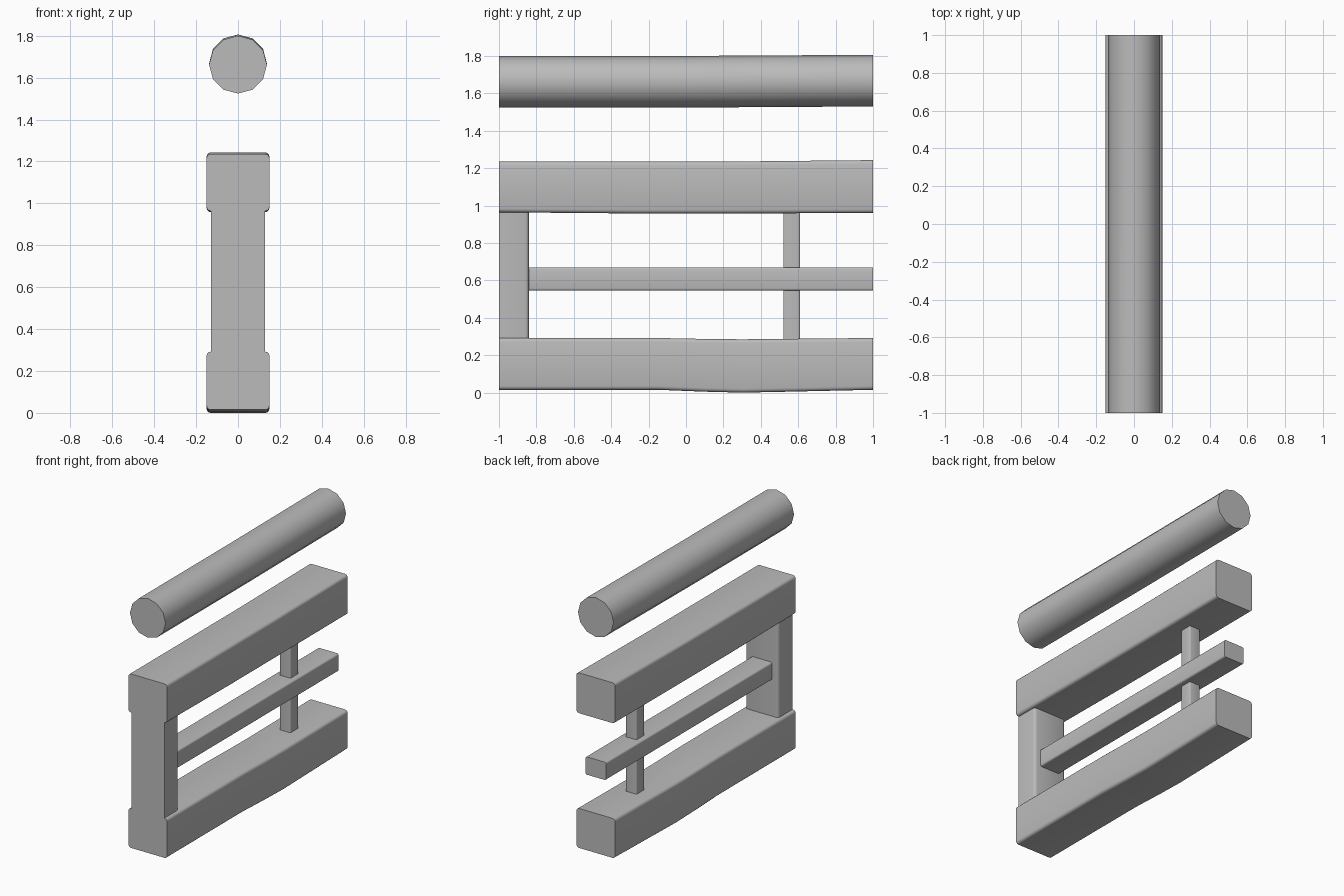
import bpy, bmesh, math
from mathutils import Vector

if "Cube" in bpy.data.objects:
    bpy.data.objects.remove(bpy.data.objects["Cube"], do_unlink=True)

grey = bpy.data.materials.new("plain_grey")
grey.use_nodes = True
grey.diffuse_color = (0.5, 0.5, 0.5, 1)
grey.node_tree.nodes["Principled BSDF"].inputs["Base Color"].default_value = (0.5, 0.5, 0.5, 1)


def rounded_rect(a0, a1, b0, b1, radii, segments=3):
    """Outline with one radius per corner, starting at the (a1, b1) corner."""
    corners = [(a1, b1, -1, -1), (a0, b1, 1, -1), (a0, b0, 1, 1), (a1, b0, -1, 1)]
    points = []
    for i, ((a, b, sa, sb), r) in enumerate(zip(corners, radii)):
        steps = segments if r > 0 else 0
        for s in range(steps + 1):
            t = math.pi / 2 * (i + (s / steps if steps else 0))
            points.append((a + sa * r + r * math.cos(t), b + sb * r + r * math.sin(t))
                          if r > 0 else (a, b))
    return points


def loft(name, rings, angle=50):
    """Skin a list of matching rings and cap both ends."""
    bm = bmesh.new()
    loops = [[bm.verts.new(Vector(p)) for p in ring] for ring in rings]
    for low, high in zip(loops, loops[1:]):
        for i in range(len(low)):
            j = (i + 1) % len(low)
            bm.faces.new((low[i], low[j], high[j], high[i]))
    bm.faces.new(loops[0])
    bm.faces.new(loops[-1])
    bmesh.ops.recalc_face_normals(bm, faces=bm.faces)
    mesh = bpy.data.meshes.new(name)
    bm.to_mesh(mesh)
    bm.free()
    mesh.materials.append(grey)
    obj = bpy.data.objects.new(name, mesh)
    bpy.context.collection.objects.link(obj)
    bpy.ops.object.select_all(action="DESELECT")
    obj.select_set(True)
    bpy.context.view_layer.objects.active = obj
    bpy.ops.object.shade_smooth_by_angle(angle=math.radians(angle))


def beam(name, half_width, radius, stations):
    """Beam along y; each station is (y, bottom, top)."""
    loft(name, [[(x, y, z) for x, z in
                 rounded_rect(-half_width, half_width, low, high, [radius] * 4)]
                for y, low, high in stations])


def upright(name, half_width, y0, y1, z0, z1, radii):
    outline = rounded_rect(-half_width, half_width, y0, y1, radii)
    loft(name, [[(x, y, z) for x, y in outline] for z in (z0, z1)])


# Heavy beams, slightly uneven along their length
beam("lower_beam", 0.15, 0.02, [(-1, 0.015, 0.292), (-0.15, 0.015, 0.292),
                                (0.1, 0.005, 0.287), (0.3, 0, 0.285),
                                (0.5, 0.004, 0.287), (1, 0.015, 0.292)])
beam("upper_beam", 0.15, 0.02, [(-1, 0.964, 1.235), (-0.3, 0.958, 1.235),
                                (0.2, 0.958, 1.235), (1, 0.96, 1.243)])

# Thin middle rail
beam("middle_rail", 0.08, 0.012, [(-0.9, 0.545, 0.67), (1, 0.545, 0.67)])

# Broad end post with rounded inner corners, and slim back post
upright("front_post", 0.128, -1, -0.84, 0.2, 1.05, [0.02, 0.02, 0, 0])
upright("back_post", 0.043, 0.52, 0.61, 0.2, 1.05, [0.008] * 4)

# Round handrail floating above
sides = 12
loft("handrail", [[(0.138 * math.sin(math.tau * i / sides), y,
                    z + 0.138 * math.cos(math.tau * i / sides)) for i in range(sides)]
                  for y, z in ((-1, 1.662), (0, 1.662), (1, 1.668))])
